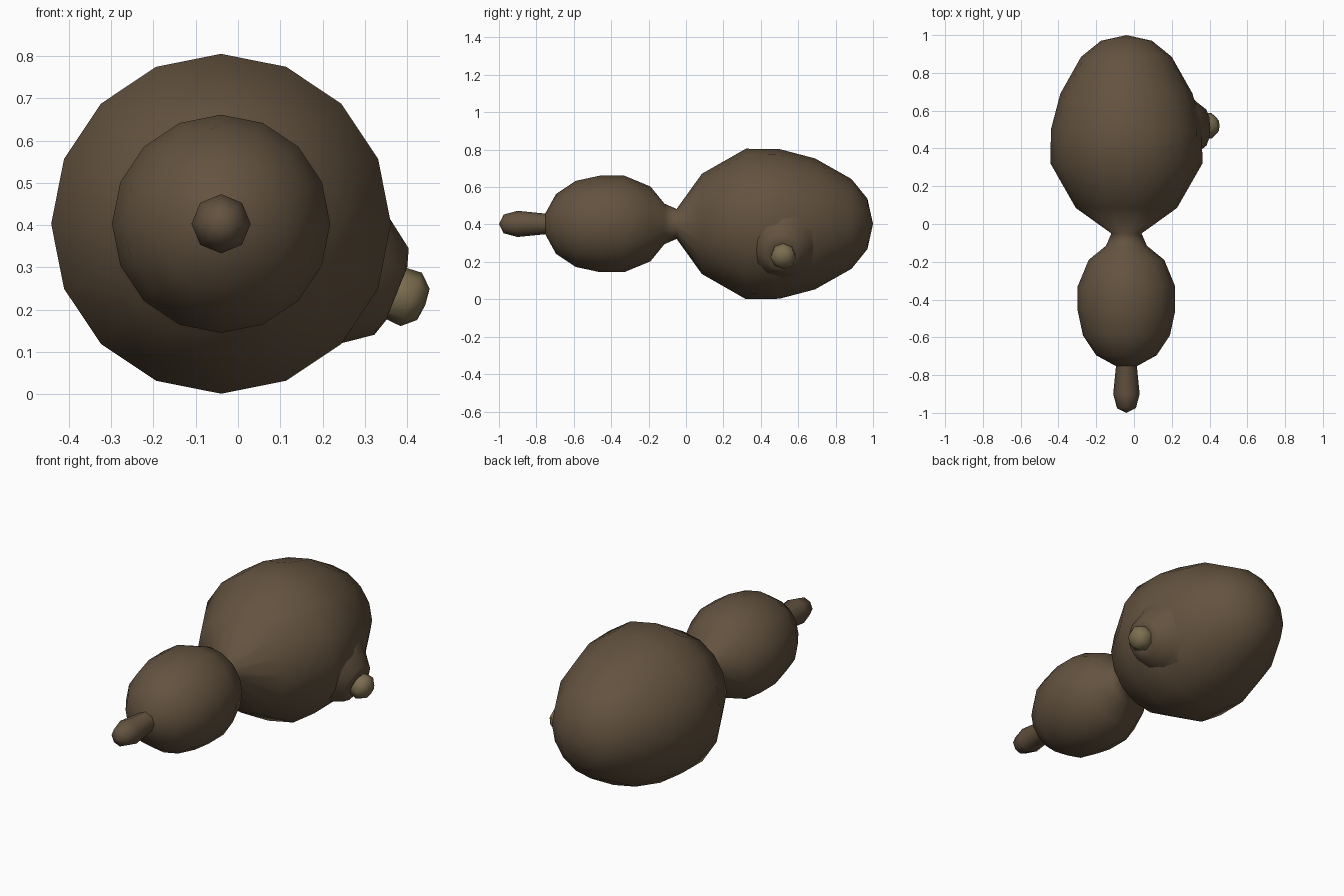
import bpy, bmesh
from math import cos, sin, pi
from mathutils import Vector

if "Cube" in bpy.data.objects:
    bpy.data.objects.remove(bpy.data.objects["Cube"])

CX, CZ = -0.04, 0.403


def material(name, color):
    m = bpy.data.materials.new(name)
    m.diffuse_color = (*color, 1)
    m.use_nodes = True
    m.node_tree.nodes["Principled BSDF"].inputs["Base Color"].default_value = m.diffuse_color
    return m


def revolve(name, profile, sides, origin, axis, mat):
    """Spin (distance along axis, radius) pairs; radius 0 makes a pole."""
    axis = Vector(axis).normalized()
    u = Vector((0, 1, 0)) if abs(axis.y) < 0.5 else Vector((1, 0, 0))
    v = axis.cross(u)
    bm = bmesh.new()
    rings = []
    for t, r in profile:
        c = Vector(origin) + axis * t
        n = sides if r > 0 else 1
        rings.append([bm.verts.new(c + r * (cos(2*pi*i/sides) * u + sin(2*pi*i/sides) * v))
                      for i in range(n)])
    for a, b in zip(rings, rings[1:]):
        for i in range(sides):
            j = (i + 1) % sides
            loop = [a[i % len(a)], a[j % len(a)], b[j % len(b)], b[i % len(b)]]
            bm.faces.new(list(dict.fromkeys(loop)))
    bmesh.ops.recalc_face_normals(bm, faces=bm.faces)
    for f in bm.faces:
        f.smooth = True
    me = bpy.data.meshes.new(name)
    bm.to_mesh(me)
    bm.free()
    me.materials.append(mat)
    ob = bpy.data.objects.new(name, me)
    bpy.context.collection.objects.link(ob)
    return ob


skin = material("gourd_skin", (0.125, 0.085, 0.05))
cork = material("stopper_cork", (0.20, 0.155, 0.08))

# Double-bulbed gourd lying along y
revolve("gourd_body", [
    (-0.76, 0), (-0.75, 0.06), (-0.695, 0.16), (-0.59, 0.23), (-0.46, 0.258),
    (-0.33, 0.258), (-0.19, 0.20), (-0.115, 0.108), (-0.05, 0.08),
    (0.085, 0.268), (0.32, 0.402), (0.50, 0.40), (0.69, 0.35),
    (0.885, 0.24), (0.97, 0.135), (1.0, 0)], 16, (CX, 0, CZ), (0, 1, 0), skin)

# Stem at the narrow end
revolve("stem", [
    (-1.0, 0), (-0.975, 0.05), (-0.90, 0.07), (-0.75, 0.055), (-0.70, 0.07)],
    8, (CX, 0, CZ), (0, 1, 0), skin)

# Flared spout on the lower right side of the big bulb
side = (0.93, 0, -0.37)
revolve("spout_collar", [
    (0.30, 0.22), (0.365, 0.16), (0.434, 0.11), (0.447, 0.068), (0.43, 0)],
    12, (CX, 0.51, CZ), side, skin)

# Stopper closing the spout
revolve("stopper", [(0.40, 0.055), (0.445, 0.065), (0.484, 0.068), (0.515, 0.04), (0.52, 0)],
        8, (CX, 0.52, CZ), side, cork)
